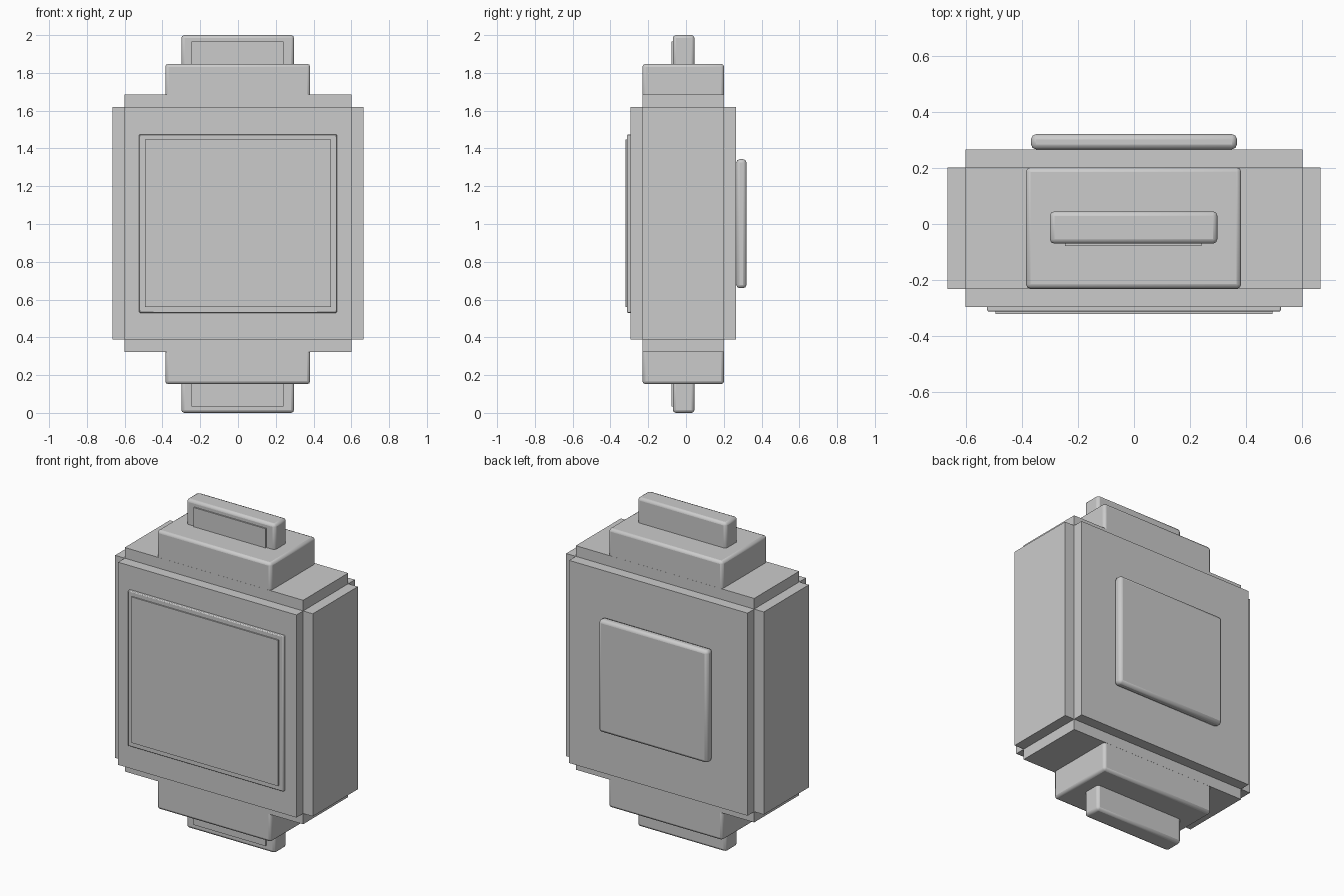
import bpy
import math

if "Cube" in bpy.data.objects:
    bpy.data.objects.remove(bpy.data.objects["Cube"])


def box(name, x, y, z, bevel=0.0):
    """Box from (min, max) ranges, with optional softened edges."""
    rng = (x, y, z)
    bpy.ops.mesh.primitive_cube_add(size=1, location=[(a + b) / 2 for a, b in rng])
    ob = bpy.context.object
    ob.name = name
    ob.scale = [b - a for a, b in rng]
    bpy.ops.object.transform_apply(location=False, rotation=False, scale=True)
    if bevel:
        mod = ob.modifiers.new("Bevel", "BEVEL")
        mod.width = bevel
        mod.segments = 2
        bpy.ops.object.shade_smooth_by_angle(angle=math.radians(35))
    return ob


def union(target, other):
    """Merge another box into the target."""
    mod = target.modifiers.new("Union", "BOOLEAN")
    mod.operation = "UNION"
    mod.solver = "EXACT"
    mod.object = other
    bpy.context.view_layer.objects.active = target
    bpy.ops.object.modifier_apply(modifier=mod.name)
    bpy.data.objects.remove(other)


# Case: three crossed slabs leave a stepped notch along every edge
X, XW = (-0.6, 0.6), (-0.665, 0.665)
Y, YW = (-0.231, 0.202), (-0.295, 0.266)
Z, ZW = (0.388, 1.62), (0.323, 1.685)
case = box("case", XW, Y, Z)
union(case, box("case_depth", X, YW, Z))
union(case, box("case_height", X, Y, ZW))

# Front screen: frame and thin glass
box("screen_frame", (-0.523, 0.523), (-0.312, -0.29), (0.53, 1.475), 0.005)
box("screen_glass", (-0.493, 0.493), (-0.32, -0.305), (0.56, 1.447))

# Back plate
box("back_plate", (-0.367, 0.367), (0.266, 0.32), (0.66, 1.343), 0.018)

# Connector blocks and tabs at both ends, mirrored about z = 1
def end_part(name, x, y, z, bevel=0.0):
    box("upper_" + name, x, y, z, bevel)
    box("lower_" + name, x, y, (2 - z[1], 2 - z[0]), bevel)


end_part("connector", (-0.385, 0.382), (-0.2305, 0.2015), (1.6, 1.848), 0.016)
end_part("tab", (-0.3, 0.297), (-0.07, 0.045), (1.8, 2.0), 0.016)
end_part("tab_pad", (-0.245, 0.24), (-0.078, -0.06), (1.82, 1.965))
